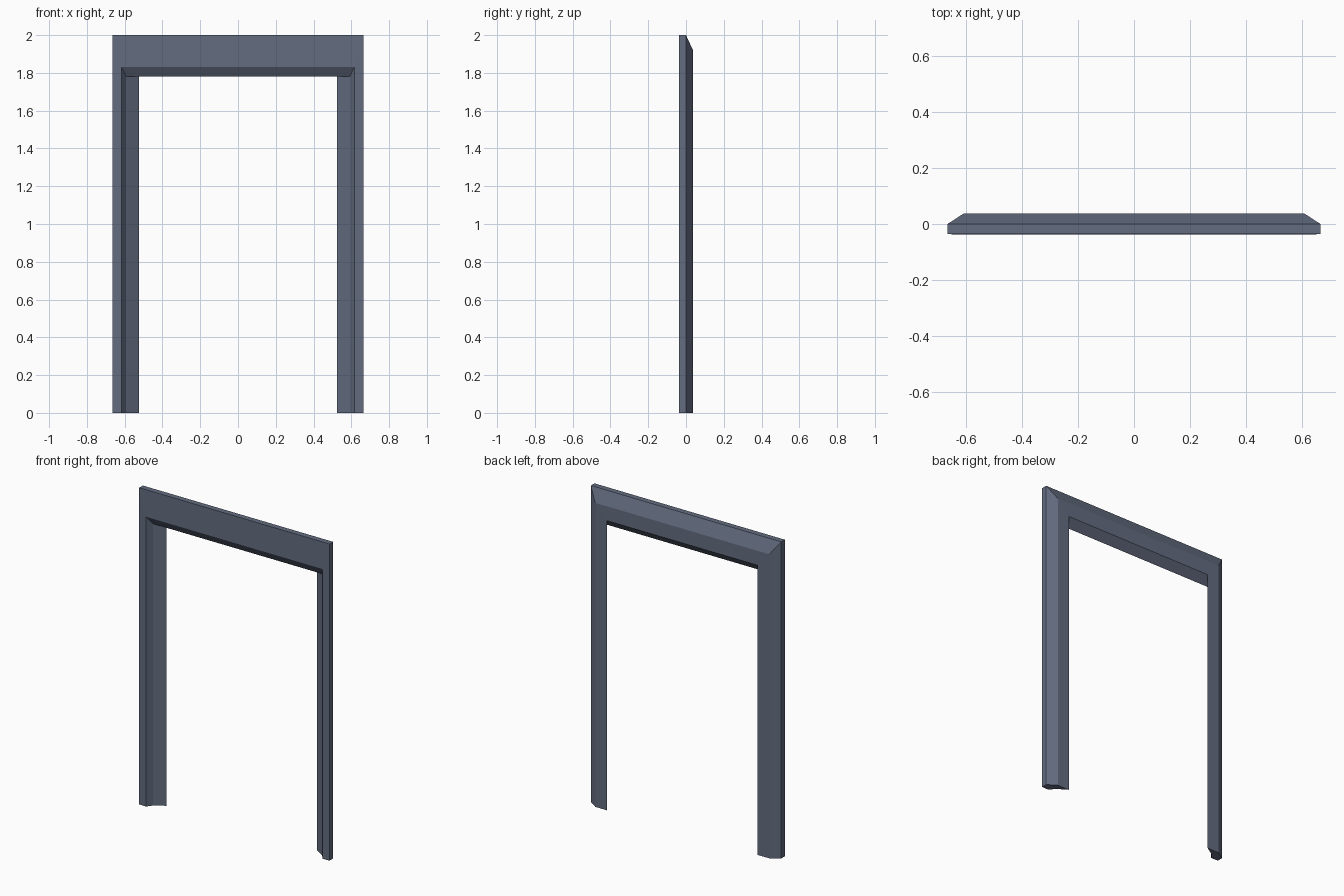
import bpy, bmesh

if "Cube" in bpy.data.objects:
    bpy.data.objects.remove(bpy.data.objects["Cube"])

# Frame section: (half-width x, depth y, height z where it meets the lintel)
section = [
    (0.665, -0.036, 2.00),   # front outer edge
    (0.616, -0.038, 1.83),   # front inner edge
    (0.592, -0.005, 1.78),   # stop ridge
    (0.525, 0.038, 1.83),    # back inner edge
    (0.608, 0.037, 1.92),    # back chamfer edge
    (0.665, 0.000, 2.00),    # outer side edge
]

bm = bmesh.new()

# Section rings: left foot, left mitre, right mitre, right foot
rings = []
for side, at_foot in ((-1, True), (-1, False), (1, False), (1, True)):
    rings.append([bm.verts.new((side * x, y, 0 if at_foot else z))
                  for x, y, z in section])

# Jambs and lintel skinned between the rings
n = len(section)
for a, b in zip(rings, rings[1:]):
    for i in range(n):
        j = (i + 1) % n
        bm.faces.new((a[i], a[j], b[j], b[i]))

# Feet caps
bm.faces.new(rings[0])
bm.faces.new(rings[-1])
bmesh.ops.recalc_face_normals(bm, faces=bm.faces[:])

mesh = bpy.data.meshes.new("door_frame")
bm.to_mesh(mesh)
bm.free()
frame = bpy.data.objects.new("door_frame", mesh)
bpy.context.collection.objects.link(frame)

# Slate-blue paint
paint = bpy.data.materials.new("slate_paint")
paint.diffuse_color = (0.125, 0.15, 0.215, 1)
paint.use_nodes = True
paint.node_tree.nodes["Principled BSDF"].inputs["Base Color"].default_value = paint.diffuse_color
mesh.materials.append(paint)
